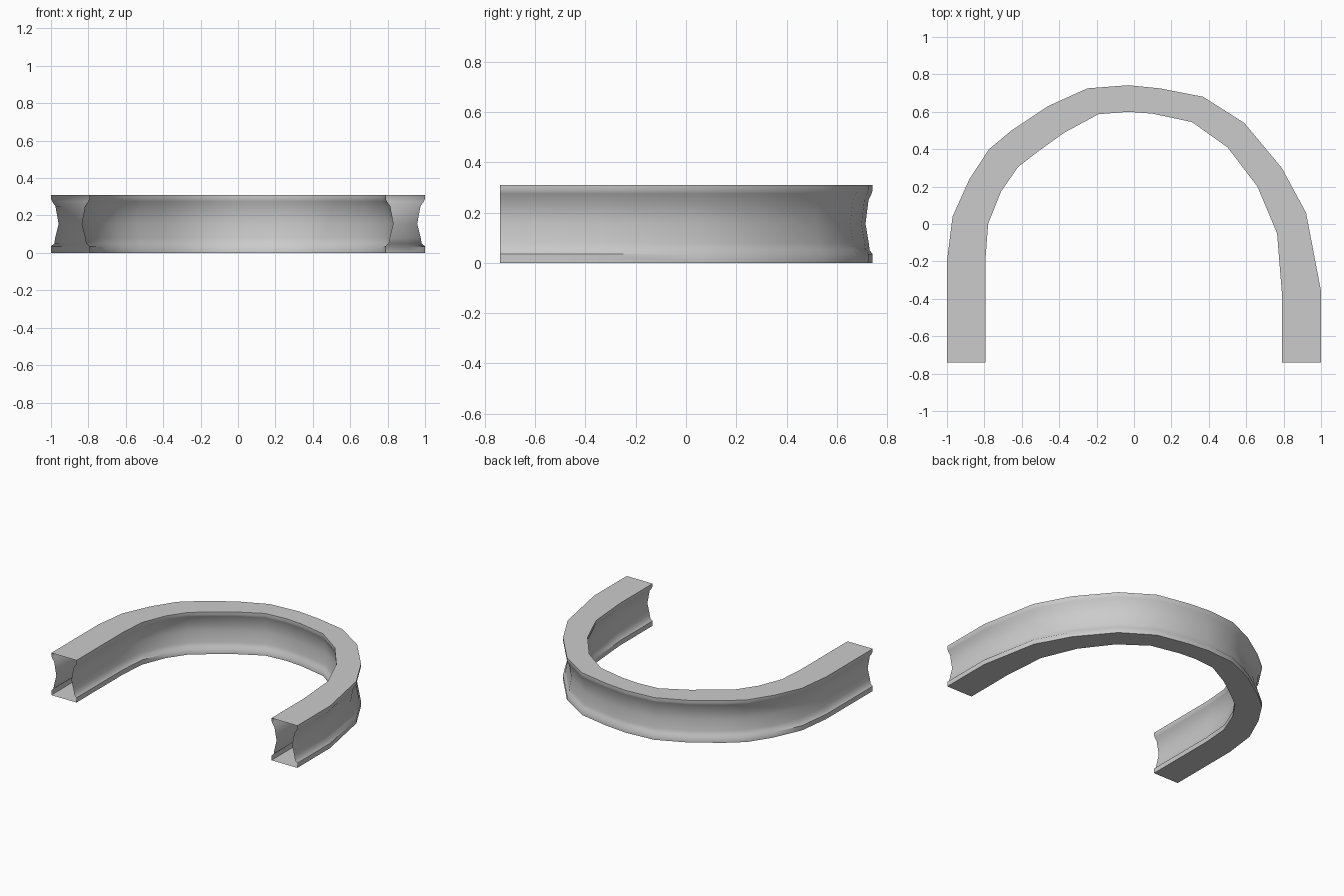
import bpy, bmesh
from mathutils import Vector

if "Cube" in bpy.data.objects:
    bpy.data.objects.remove(bpy.data.objects["Cube"])

# Outer and inner outline of the arch seen from above, left leg to right leg
OUTER = [(-1, -.74), (-1, -.2), (-.97, .04), (-.88, .24), (-.775, .40), (-.655, .50),
         (-.46, .63), (-.25, .725), (-.03, .742), (.14, .725), (.37, .68), (.59, .54),
         (.79, .30), (.92, .06), (1, -.36), (1, -.74)]
INNER = [(-.795, -.74), (-.795, -.2), (-.78, 0), (-.71, .175), (-.62, .305), (-.51, .39),
         (-.37, .49), (-.19, .587), (-.03, .60), (.10, .59), (.31, .545), (.50, .41),
         (.66, .20), (.765, -.05), (.79, -.36), (.79, -.74)]

# Concave side: (inset as a fraction of the width, height)
SIDE = [(0, 0), (0, .035), (.085, .05), (.11, .08), (.2, .155), (.115, .25), (.03, .275), (0, .29), (0, .31)]


def section(outer, inner):
    """Closed spool-shaped loop across the arch at one station."""
    o, i = Vector(outer), Vector(inner)
    loop = [(*o.lerp(i, t), z) for t, z in SIDE]
    loop += [(*i.lerp(o, t), z) for t, z in reversed(SIDE)]
    return loop


# Hollow channel arch with open leg ends
bm = bmesh.new()
rings = [[bm.verts.new(p) for p in section(o, i)] for o, i in zip(OUTER, INNER)]
for a, b in zip(rings, rings[1:]):
    for k in range(len(a)):
        n = (k + 1) % len(a)
        bm.faces.new((a[k], a[n], b[n], b[k]))
bmesh.ops.recalc_face_normals(bm, faces=bm.faces)
# Point the flat top upwards
if max(bm.faces, key=lambda f: f.calc_center_median().z).normal.z < 0:
    bmesh.ops.reverse_faces(bm, faces=bm.faces)

mesh = bpy.data.meshes.new("curved_channel")
bm.to_mesh(mesh)
bm.free()
arch = bpy.data.objects.new("curved_channel", mesh)
bpy.context.collection.objects.link(arch)
bpy.context.view_layer.objects.active = arch
arch.select_set(True)
bpy.ops.object.shade_smooth_by_angle(angle=0.8)
